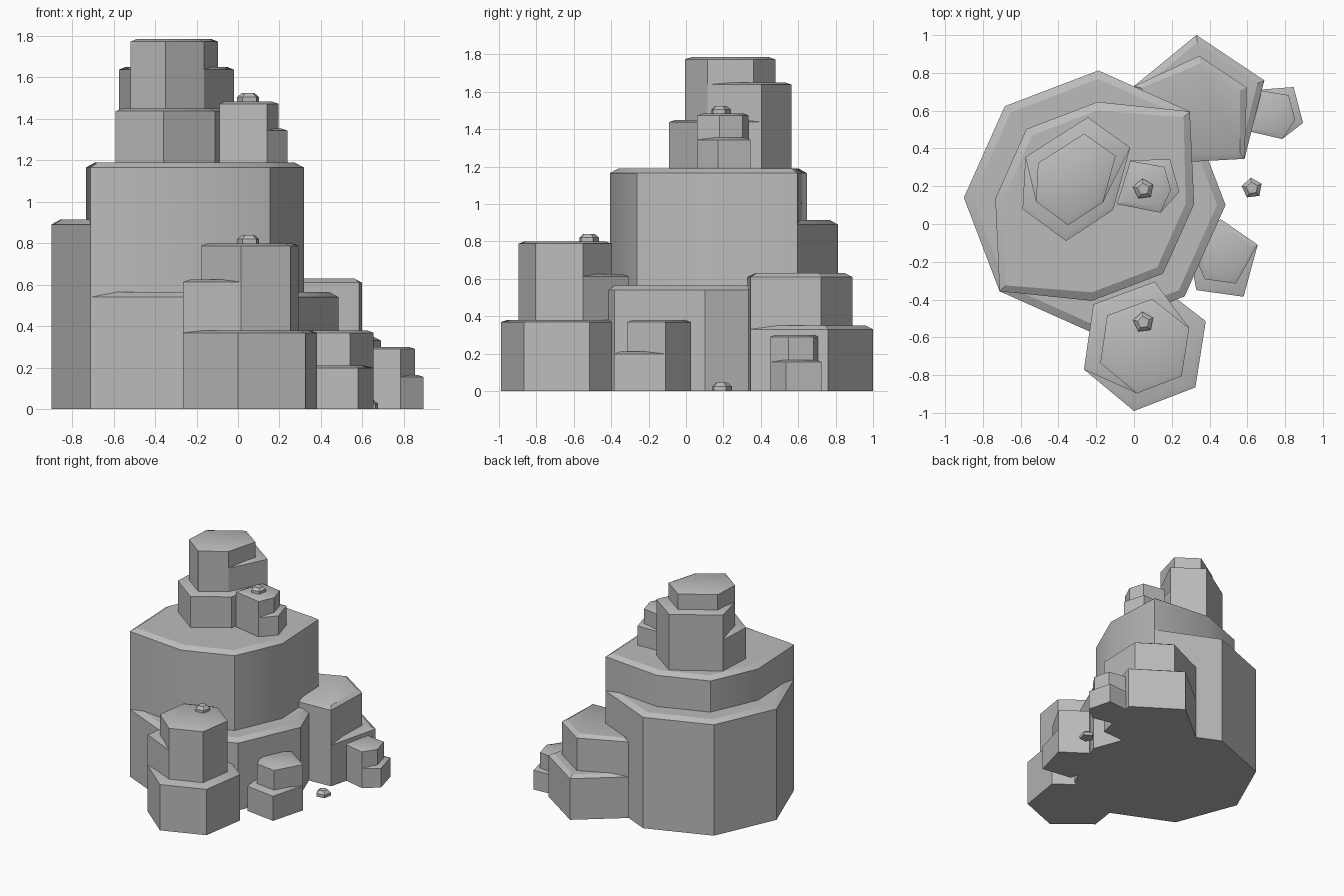
import bpy
import bmesh
from math import radians, cos, sin
from mathutils import Vector

if "Cube" in bpy.data.objects:
    bpy.data.objects.remove(bpy.data.objects["Cube"])

stone = bpy.data.materials.new("grey_stone")
stone.use_nodes = True
stone.diffuse_color = (0.5, 0.5, 0.5, 1)
stone.node_tree.nodes["Principled BSDF"].inputs["Base Color"].default_value = stone.diffuse_color


def ring(x, y, radius, sides, start):
    """Corners of a regular polygon, counter-clockwise."""
    step = 360 / sides
    return [(x + radius * cos(radians(start + step * i)),
             y + radius * sin(radians(start + step * i))) for i in range(sides)]


def rock(name, corners, base, tiers, inner=0.7, bevel=(0.035, 0.012)):
    """Stack of chamfered prisms sharing one plan.
    Each tier is (top height, mask); o = outer corner, i = pulled-in corner."""
    corners = [Vector((x, y, 0)) for x, y in corners]
    centre = sum(corners, Vector()) / len(corners)
    inset, drop = bevel
    bm = bmesh.new()
    z = base
    for top, mask in tiers:
        spokes = [(p - centre) * (1 if m == "o" else inner)
                  for p, m in zip(corners, mask)]

        def loop(height, shrink):
            return [bm.verts.new(centre + s * (1 - shrink / s.length)
                                 + Vector((0, 0, height))) for s in spokes]

        loops = [loop(z, 0), loop(top - drop, 0), loop(top, inset)]
        bm.faces.new(loops[0][::-1])
        bm.faces.new(loops[-1])
        n = len(spokes)
        for low, high in zip(loops, loops[1:]):
            for i in range(n):
                j = (i + 1) % n
                bm.faces.new((low[i], low[j], high[j], high[i]))
        z = top - drop      # next tier rises from the chamfer line
    bmesh.ops.recalc_face_normals(bm, faces=bm.faces)
    mesh = bpy.data.meshes.new(name)
    bm.to_mesh(mesh)
    bm.free()
    mesh.materials.append(stone)
    obj = bpy.data.objects.new(name, mesh)
    bpy.context.collection.objects.link(obj)
    bpy.ops.object.select_all(action="DESELECT")
    obj.select_set(True)
    bpy.context.view_layer.objects.active = obj
    bpy.ops.object.shade_smooth_by_angle(angle=radians(30))
    return obj


# Main mass: octagon with a low front ledge and a higher back ledge
rock("main_rock", ring(-0.208, 0.12, 0.693, 8, -1.6), 0,
     [(0.565, "oooooooo"), (0.915, "ioooooii"), (1.19, "ioiiioii")],
     inner=0.76, bevel=(0.045, 0.025))

# Summit tower and its small neighbour
rock("summit_rock",
     [(-0.02, 0.405), (-0.245, 0.565), (-0.575, 0.355),
      (-0.59, 0.08), (-0.36, -0.09), (-0.11, 0.075)], 1.16,
     [(1.45, "oooooo"), (1.65, "oooiii"), (1.785, "iiiiii")], inner=0.74)
rock("summit_side_rock",
     [(0.24, 0.17), (0.19, 0.345), (-0.02, 0.335), (-0.09, 0.105), (0.14, 0.06)],
     1.16, [(1.355, "ooooo"), (1.485, "iiooo")])

# Rocks around the foot
rock("front_rock",
     [(0.0, -0.99), (0.325, -0.865), (0.38, -0.515),
      (0.11, -0.305), (-0.215, -0.425), (-0.265, -0.77)], 0,
     [(0.38, "oooooo"), (0.625, "iiiooo"), (0.8, "iiiiii")], inner=0.73)
rock("left_rock",
     [(0.655, -0.11), (0.46, 0.025), (0.28, -0.08), (0.33, -0.35), (0.58, -0.385)],
     0, [(0.21, "ooooo"), (0.38, "oooii")], inner=0.66)
rock("back_rock",
     [(0.69, 0.76), (0.33, 1.0), (0.0, 0.73), (0.31, 0.33), (0.585, 0.345)],
     0, [(0.35, "ooooo"), (0.63, "iiooo")], bevel=(0.04, 0.02))
rock("far_left_rock",
     [(0.895, 0.535), (0.845, 0.725), (0.65, 0.71), (0.61, 0.49), (0.785, 0.45)],
     0, [(0.165, "ooooo"), (0.3, "iiooo")], bevel=(0.03, 0.01))

# Pebbles
for name, x, y, z in (("summit_pebble", 0.05, 0.185, 1.48),
                      ("front_pebble", 0.05, -0.52, 0.795),
                      ("ground_pebble", 0.625, 0.19, 0)):
    rock(name, ring(x, y, 0.056, 5, 25), z, [(z + 0.045, "ooooo")], bevel=(0.024, 0.02))
